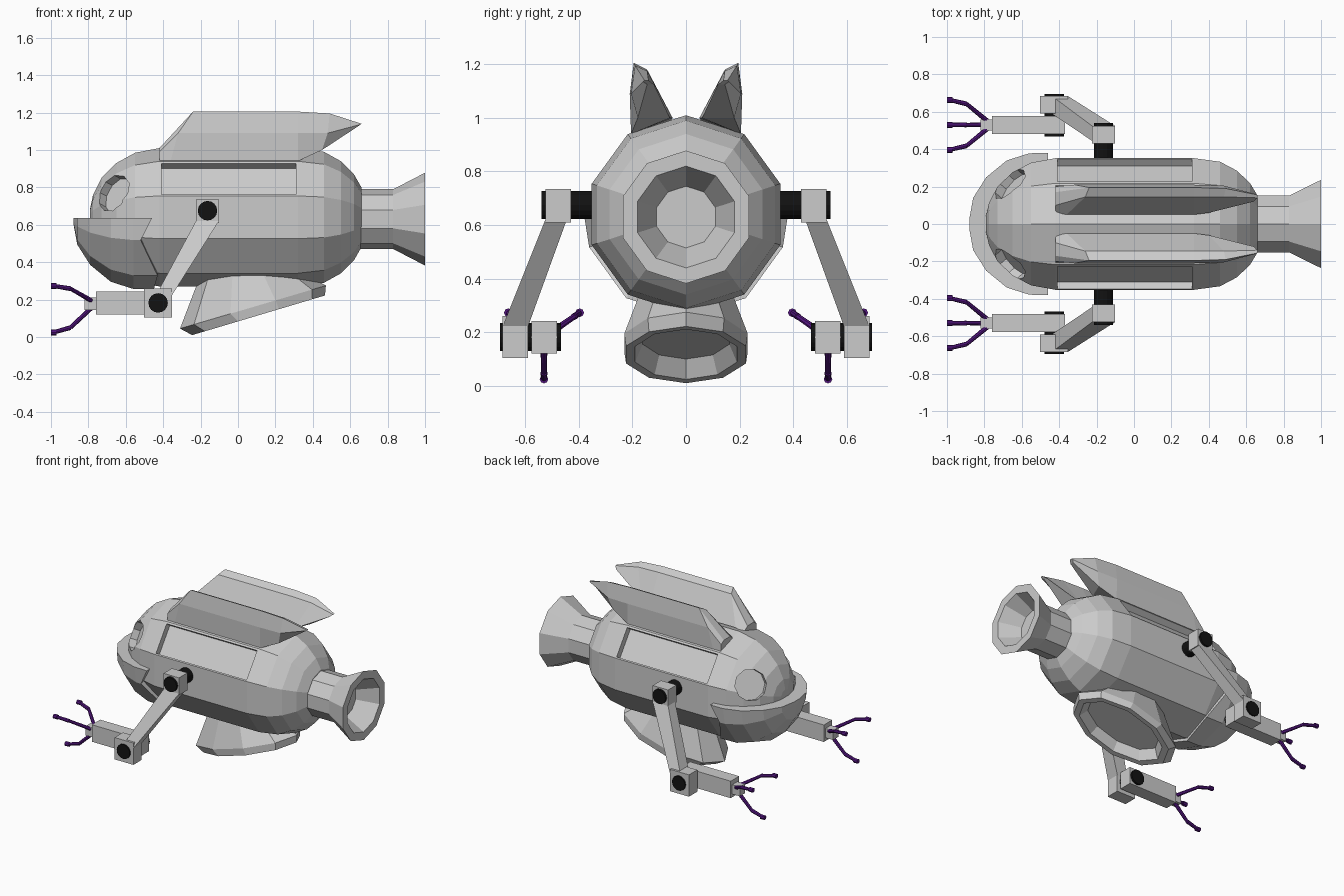
import bpy, bmesh, math
from mathutils import Vector, Matrix

if "Cube" in bpy.data.objects:
    bpy.data.objects.remove(bpy.data.objects["Cube"])

CZ = 0.64  # height of the body axis
grey = None
black = bpy.data.materials.new("black_joint")
black.diffuse_color = (0.006, 0.006, 0.006, 1)
black.use_nodes = True
black.node_tree.nodes["Principled BSDF"].inputs["Base Color"].default_value = black.diffuse_color
purple = bpy.data.materials.new("purple_claw")
purple.diffuse_color = (0.09, 0.008, 0.22, 1)
purple.use_nodes = True
purple.node_tree.nodes["Principled BSDF"].inputs["Base Color"].default_value = purple.diffuse_color


def finish(name, bm, mat=None):
    bmesh.ops.recalc_face_normals(bm, faces=bm.faces)
    me = bpy.data.meshes.new(name)
    bm.to_mesh(me)
    bm.free()
    ob = bpy.data.objects.new(name, me)
    bpy.context.collection.objects.link(ob)
    if mat:
        me.materials.append(mat)
    return ob


def loft(name, rings, mat=None, caps=True, loop=False):
    """Skin a list of equal-length closed rings of points."""
    bm = bmesh.new()
    vs = [[bm.verts.new(p) for p in r] for r in rings]
    n = len(rings[0])
    pairs = list(zip(vs, vs[1:])) + ([(vs[-1], vs[0])] if loop else [])
    for a, b in pairs:
        for i in range(n):
            j = (i + 1) % n
            bm.faces.new((a[i], a[j], b[j], b[i]))
    if caps and not loop:
        bm.faces.new(vs[0])
        bm.faces.new(vs[-1])
    return finish(name, bm, mat)


def ring_x(x, r, z=CZ, n=10):
    return [(x, r * math.cos(a), z + r * math.sin(a))
            for a in (math.pi / 2 + 2 * math.pi * i / n for i in range(n))]


def box(name, x, y, z, mat=None):
    return loft(name, [[(x[0], y[0], k), (x[1], y[0], k), (x[1], y[1], k), (x[0], y[1], k)]
                       for k in z], mat)


def rod(name, p, q, r1, r2, mat=None, n=16):
    p, q = Vector(p), Vector(q)
    rot = (q - p).to_track_quat('Z', 'Y')
    ring = lambda c, r: [c + rot @ Vector((r * math.cos(2 * math.pi * i / n),
                                           r * math.sin(2 * math.pi * i / n), 0)) for i in range(n)]
    return loft(name, [ring(p, r1), ring(q, r2)], mat)


def cut(ob, cutter):
    m = ob.modifiers.new("recess", 'BOOLEAN')
    m.operation, m.object, m.solver = 'DIFFERENCE', cutter, 'EXACT'
    bpy.context.view_layer.objects.active = ob
    bpy.ops.object.modifier_apply(modifier=m.name)
    bpy.data.objects.remove(cutter)


# ten-sided hull
hull = loft("hull", [ring_x(x, r) for x, r in (
    (-0.79, 0.05), (-0.775, 0.12), (-0.73, 0.21), (-0.65, 0.29), (-0.55, 0.345), (-0.42, 0.37),
    (0.32, 0.37), (0.46, 0.35), (0.55, 0.30), (0.62, 0.23), (0.66, 0.16))])

# side panel and eye recesses
for s in (1, -1):
    a = math.radians(36)
    n, t = Vector((0, s * math.cos(a), math.sin(a))), Vector((0, -s * math.sin(a), math.cos(a)))
    c = Vector((0, 0, CZ))
    cut(hull, loft("panel_cutter", [[c + n * d + t * w + Vector((x, 0, 0)) for x, w in
        ((-0.41, -0.105), (0.31, -0.105), (0.31, 0.1), (-0.41, 0.1))] for d in (0.307, 0.5)]))
    e, d = Vector((-0.42, 0, CZ)), Vector((-0.70, s * 0.61, 0.37)).normalized()
    cut(hull, rod("eye_cutter", e + d * 0.305, e + d * 0.5, 0.105, 0.105, n=10))

# jaw: lower half shell with a notched rear edge
angles = [math.radians(k) for k in (0, 18, 54, 90, 126, 162, 180)]
notch = (-0.46, -0.52, -0.43, -0.45, -0.43, -0.52, -0.46)
jaw = [[(x, r * math.cos(a), 0.635 - r * math.sin(a)) for a in angles]
       for x, r in ((-0.88, 0.03), (-0.86, 0.14), (-0.79, 0.25), (-0.68, 0.34), (-0.56, 0.378))]
jaw += [[(x, r * math.cos(a), 0.635 - r * math.sin(a)) for a, x in zip(angles, notch)]
        for r in (0.38, 0.34)]
loft("jaw", jaw)

# rear nozzle with hollow flare
loft("nozzle", [ring_x(x, r, 0.63) for x, r in (
    (0.64, 0.16), (0.83, 0.16), (1.0, 0.248), (1.0, 0.19), (0.86, 0.115))])


# belly scoop, tilted oval opening
def oval(front, back, w, n=10):
    f, b = Vector((front[0], 0, front[1])), Vector((back[0], 0, back[1]))
    c, h = (f + b) / 2, (b - f) / 2
    return [c + h * math.cos(2 * math.pi * i / n) + Vector((0, w * math.sin(2 * math.pi * i / n), 0))
            for i in range(n)]


loft("belly_scoop", [
    oval((-0.19, 0.36), (0.28, 0.38), 0.17),
    oval((-0.31, 0.045), (0.47, 0.275), 0.242),
    oval((-0.245, 0.01), (0.465, 0.222), 0.235),
    oval((-0.20, 0.024), (0.425, 0.211), 0.20),
    oval((-0.18, 0.10), (0.36, 0.26), 0.17)])


def mirrored(pts, s):
    return [(x, s * y, z) for x, y, z in pts]


for s, side in ((1, "left"), (-1, "right")):
    # swept dorsal fin, lofted along the back
    full = ((0.05, 1.0), (0.145, 1.18), (0.195, 1.205), (0.21, 1.09), (0.205, 0.94))
    fin = [
        [(-0.42, 0.06, 0.98), (-0.42, 0.10, 1.01), (-0.42, 0.17, 1.01), (-0.42, 0.20, 0.99), (-0.42, 0.205, 0.94)],
        [(x, *p) for x, p in zip((-0.36, -0.26, -0.24, -0.32, -0.36), full)],
        [(0.32, *p) for p in full],
        [(0.40, 0.06, 1.0), (0.48, 0.145, 1.175), (0.49, 0.19, 1.195), (0.48, 0.205, 1.09), (0.45, 0.18, 1.0)],
        [(0.64, 0.12, 1.125), (0.66, 0.14, 1.14), (0.66, 0.155, 1.14), (0.65, 0.16, 1.135), (0.64, 0.145, 1.125)]]
    loft(side + "_fin", [mirrored(r, s) for r in fin])

    # shoulder, upper arm and elbow
    yy = lambda a, b: (s * a, s * b)
    rod(side + "_shoulder_pin", (-0.163, s * 0.32, 0.675), (-0.163, s * 0.54, 0.675), 0.052, 0.052, black)
    box(side + "_shoulder_block", (-0.225, -0.102), yy(0.43, 0.525), (0.61, 0.735))
    loft(side + "_upper_arm", [mirrored(r, s) for r in (
        [(-0.225, 0.445, 0.62), (-0.102, 0.445, 0.62), (-0.102, 0.525, 0.62), (-0.225, 0.525, 0.62)],
        [(-0.44, 0.59, 0.22), (-0.355, 0.59, 0.22), (-0.355, 0.685, 0.22), (-0.44, 0.685, 0.22)])])
    box(side + "_elbow_block", (-0.503, -0.353), yy(0.59, 0.685), (0.103, 0.26))
    rod(side + "_elbow_pin", (-0.427, s * 0.467, 0.182), (-0.427, s * 0.695, 0.182), 0.052, 0.052, black)

    # forearm and wrist
    box(side + "_forearm", (-0.76, -0.37), yy(0.482, 0.577), (0.12, 0.242))
    box(side + "_wrist", (-0.82, -0.755), yy(0.50, 0.56), (0.143, 0.21))

    # three two-jointed claws
    for k, (dy, dz) in enumerate(((0, -1), (0.86, 0.6), (-0.86, 0.6))):
        pts = [Vector((x, s * (0.53 + dy * h), 0.18 + dz * h)) for x, h in
               ((-0.785, 0.025), (-0.895, 0.13), (-0.985, 0.155))]
        for i in range(2):
            rod(f"{side}_claw_{k}_{i}", pts[i], pts[i + 1], 0.013, 0.011, purple, 8)
        rod(f"{side}_claw_tip_{k}", pts[2] + Vector((0.015, 0, 0)), pts[2] - Vector((0.015, 0, 0)),
            0.016, 0.016, purple, 8)
